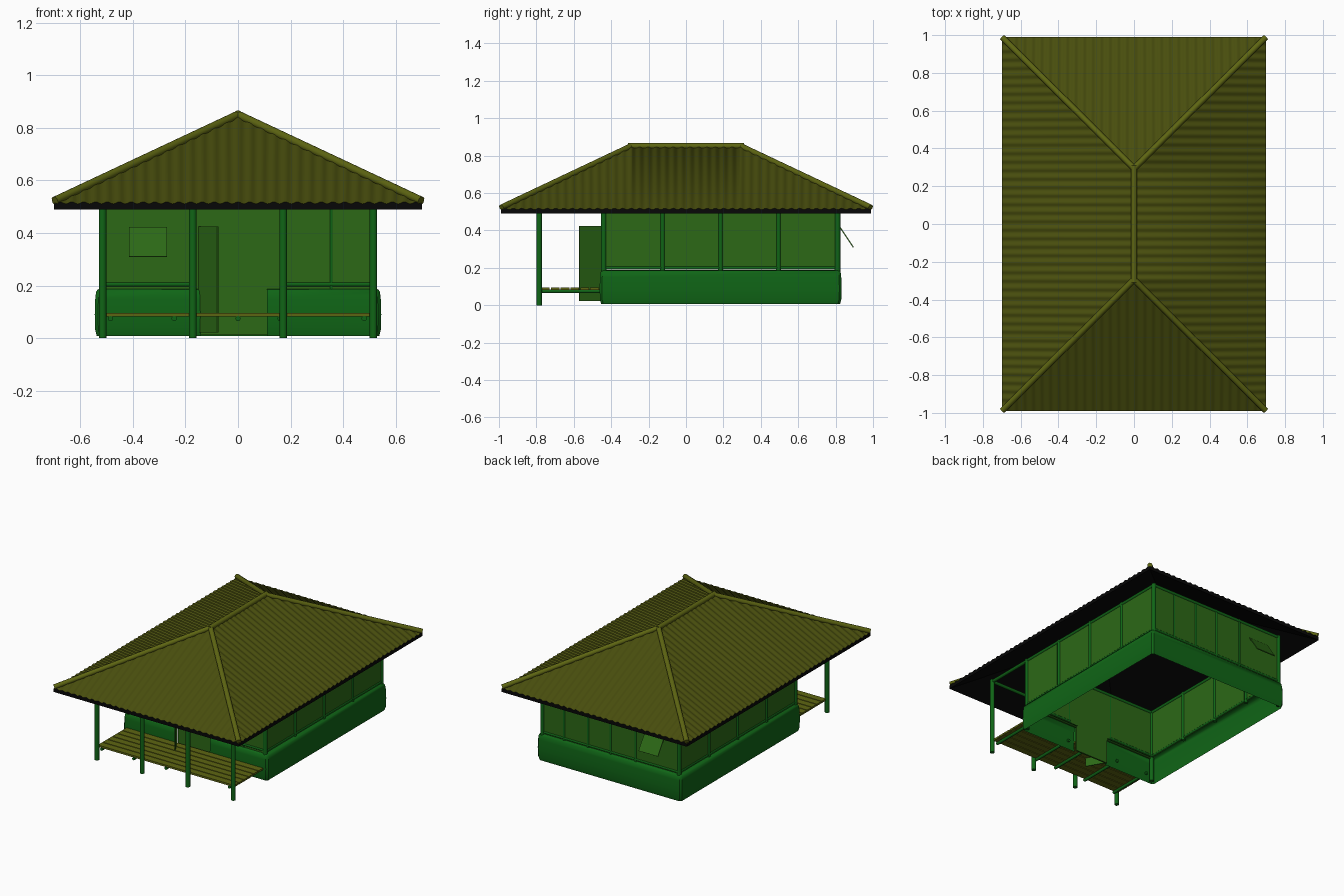
import bpy, bmesh, math
from mathutils import Vector

if "Cube" in bpy.data.objects:
    bpy.data.objects.remove(bpy.data.objects["Cube"])


def material(name, rgb):
    m = bpy.data.materials.new(name)
    m.diffuse_color = (*rgb, 1)
    m.use_nodes = True
    m.node_tree.nodes["Principled BSDF"].inputs["Base Color"].default_value = m.diffuse_color
    return m


GREEN = material("green_wood", (0.005, 0.13, 0.008))
WALL = material("wall_panel", (0.025, 0.14, 0.008))
OLIVE = material("olive_roof", (0.065, 0.075, 0.004))
CAP = material("cap_wood", (0.11, 0.13, 0.006))
BLACK = material("dark_underside", (0.002, 0.002, 0.002))


def finish(name, bm, *mats, smooth=False):
    me = bpy.data.meshes.new(name)
    bm.to_mesh(me)
    bm.free()
    ob = bpy.data.objects.new(name, me)
    bpy.context.collection.objects.link(ob)
    for m in mats:
        me.materials.append(m)
    if smooth:
        bpy.context.view_layer.objects.active = ob
        ob.select_set(True)
        bpy.ops.object.shade_smooth_by_angle(angle=math.radians(40))
        ob.select_set(False)
    return ob


def pole(name, a, b, r, mat=GREEN, sides=10):
    """Round pole between two points."""
    a, b = Vector(a), Vector(b)
    d = b - a
    bm = bmesh.new()
    bmesh.ops.create_cone(bm, cap_ends=True, segments=sides, radius1=r, radius2=r, depth=d.length)
    bm.transform(d.to_track_quat('Z', 'Y').to_matrix().to_4x4())
    bmesh.ops.translate(bm, verts=bm.verts, vec=(a + b) / 2)
    return finish(name, bm, mat, smooth=True)


def box(name, lo, hi, mat):
    bm = bmesh.new()
    bmesh.ops.create_cube(bm, size=1)
    lo, hi = Vector(lo), Vector(hi)
    bmesh.ops.scale(bm, verts=bm.verts, vec=hi - lo)
    bmesh.ops.translate(bm, verts=bm.verts, vec=(lo + hi) / 2)
    return finish(name, bm, mat)


def sheet(name, corners, mat):
    bm = bmesh.new()
    bm.faces.new([bm.verts.new(c) for c in corners])
    ob = finish(name, bm, mat)
    s = ob.modifiers.new("thickness", 'SOLIDIFY')
    s.thickness, s.offset = 0.006, 0
    return ob


# Corrugated hip roof: four thin slopes with a dark eave band and underside
RX, RY, EAVE, BASE, APEX = 0.70, 0.99, 0.515, 0.49, 0.85
TOP = 0.53  # wall and post tops


def roof():
    bm = bmesh.new()
    rise = (APEX - EAVE) / RX
    for along, out, angle in ((RX, RY, 0), (RY, RX, 1), (RX, RY, 2), (RY, RX, 3)):
        waves = round(along * 2 / 0.045)
        n = waves * 6
        c, s = round(math.cos(angle * math.pi / 2)), round(math.sin(angle * math.pi / 2))
        prev = None
        for i in range(n + 1):
            t = -along + 2 * along * i / n
            inward = min(along - abs(t), RX)
            wave = -0.004 * math.cos(2 * math.pi * waves * i / n)
            slope = inward * rise
            col = []
            for d, z in ((inward, BASE + slope), (0, BASE), (0, EAVE + wave),
                         (inward, EAVE + slope + wave)):
                x, y = t, -(out - d)
                col.append(bm.verts.new((x * c - y * s, x * s + y * c, z)))
            if prev:
                for k in range(3):
                    f = bm.faces.new((prev[k], col[k], col[k + 1], prev[k + 1]))
                    f.material_index = 0 if k == 2 else 1
                    f.smooth = k == 2
            prev = col
    bmesh.ops.remove_doubles(bm, verts=bm.verts, dist=0.0001)
    finish("corrugated_roof", bm, OLIVE, BLACK)


roof()

# Ridge and hip caps
pole("ridge_cap", (0, -0.31, APEX), (0, 0.31, APEX), 0.017, CAP, 12)
for sx in (-1, 1):
    for sy in (-1, 1):
        pole("hip_cap", (sx * 0.697, sy * 0.987, 0.523), (0, sy * 0.295, APEX), 0.016, CAP, 12)

# Upper wall panels
WX, WF, WB = 0.515, -0.44, 0.81
for sx in (-1, 1):
    box("side_wall", (sx * WX - 0.005, WF, 0.19), (sx * WX + 0.005, WB, TOP), WALL)
box("back_wall", (-WX, WB - 0.005, 0.19), (WX, WB + 0.005, TOP), WALL)
box("front_wall_left", (-WX, WF - 0.005, 0.18), (-0.14, WF + 0.005, TOP), WALL)
box("front_wall_right", (0.11, WF - 0.005, 0.18), (WX, WF + 0.005, TOP), WALL)
box("door_panel", (-0.14, WF - 0.005, 0.012), (0.11, WF + 0.005, TOP), WALL)

# Wall posts
for sx in (-1, 1):
    for y in (WF, -0.125, 0.185, 0.495, WB):
        corner = y in (WF, WB)
        pole("wall_post", (sx * WX, y, 0.02 if corner else 0.18), (sx * WX, y, TOP),
             0.015 if corner else 0.013)
for x in (-0.19, 0, 0.17, 0.35):
    pole("back_post", (x, WB, 0.18), (x, WB, TOP), 0.009)
for x in (-0.17, 0.17, 0.355):
    pole("front_wall_post", (x, WF, 0.18), (x, WF, TOP), 0.007)

# Bottom and top rails round the walls
for z, r in ((0.2, 0.009), (TOP - 0.01, 0.012)):
    for sx in (-1, 1):
        pole("side_rail", (sx * WX, WF, z), (sx * WX, WB, z), r)
    pole("back_rail", (-WX, WB, z), (WX, WB, z), r)
for x0, x1 in ((-WX, -0.16), (0.16, WX)):
    pole("front_rail", (x0, WF, 0.205), (x1, WF, 0.205), 0.009)
pole("front_top_rail", (-WX, WF, TOP - 0.01), (WX, WF, TOP - 0.01), 0.012)

# Bulging plinth skirt, open at the door
bm = bmesh.new()
rings = []
for inset, z in ((0.008, 0.008), (0.002, 0.03), (0, 0.09), (0.002, 0.15), (0.005, 0.177),
                 (0.012, 0.186), (0.035, 0.188)):
    x, f, b, k = 0.545 - inset, -0.462 + inset, 0.832 - inset, 0.012
    path = [(0.11, f), (x - k, f), (x, f + k), (x, b - k), (x - k, b),
            (k - x, b), (-x, b - k), (-x, f + k), (k - x, f), (-0.14, f)]
    rings.append([bm.verts.new((px, py, z)) for px, py in path])
for lo, hi in zip(rings, rings[1:]):
    for i in range(len(lo) - 1):
        bm.faces.new((lo[i], lo[i + 1], hi[i + 1], hi[i]))
finish("plinth_skirt", bm, GREEN, smooth=True)

# Propped window flaps, front and back
for name, y, s in (("front_window_flap", WF, -1), ("back_window_flap", WB, 1)):
    y += s * 0.01
    sheet(name, [(-0.415, y, 0.422), (-0.27, y, 0.422),
                 (-0.27, y + s * 0.075, 0.31), (-0.415, y + s * 0.075, 0.31)], WALL)

# Open door leaf
sheet("door_leaf", [(-0.148, -0.448, 0.022), (-0.077, -0.57, 0.022),
                    (-0.077, -0.57, 0.425), (-0.148, -0.448, 0.425)], WALL)

# Porch deck: planks, joists, posts and top beams
PY = -0.785
N = 6
step = 0.315 / N
for i in range(N):
    y = -0.775 + i * step
    box("deck_plank", (-0.515, y, 0.082), (0.515, y + step - 0.006, 0.095), CAP)
for x in (-0.485, -0.243, 0, 0.16, 0.48):
    pole("deck_joist", (x, -0.78, 0.075), (x, -0.45, 0.075), 0.01)
for x in (-WX, -0.172, 0.172, WX):
    pole("porch_post", (x, PY, 0), (x, PY, TOP), 0.015)
pole("porch_beam", (-WX, PY, TOP - 0.01), (WX, PY, TOP - 0.01), 0.011)
for sx in (-1, 1):
    pole("porch_side_beam", (sx * WX, PY, TOP - 0.01), (sx * WX, WF, TOP - 0.01), 0.011)
